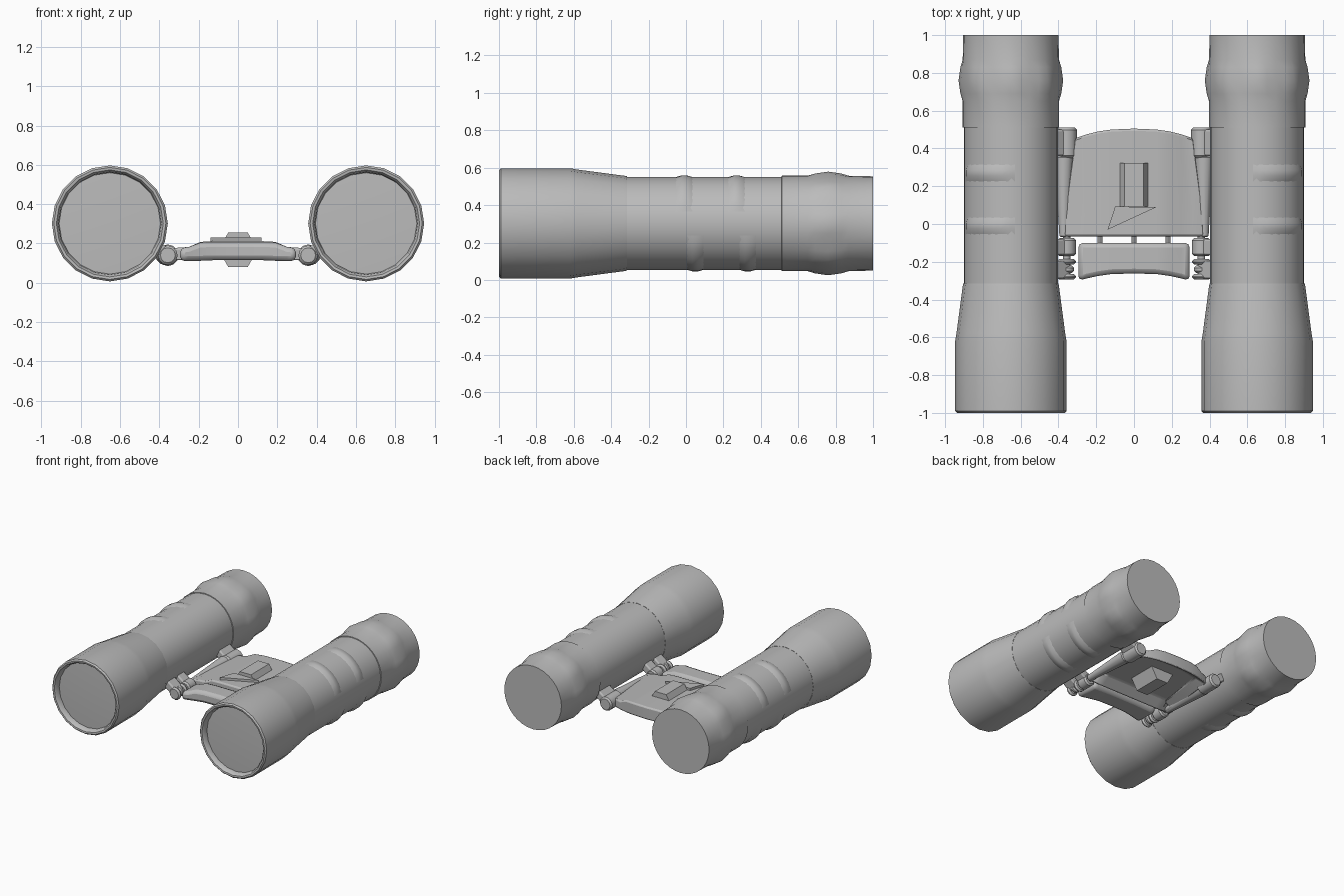
import bpy, bmesh
from math import sin, cos, pi, radians, atan2
from mathutils import Matrix, Vector

cube = bpy.data.objects.get("Cube")
if cube:
    bpy.data.objects.remove(cube)

grey = bpy.data.materials.new("plain grey")
grey.use_nodes = True
GREY = (0.5, 0.5, 0.5, 1)
grey.diffuse_color = GREY
grey.node_tree.nodes["Principled BSDF"].inputs["Base Color"].default_value = GREY


def finish(name, bm, angle=35, bevel=0):
    bmesh.ops.remove_doubles(bm, verts=bm.verts, dist=0.0001)
    bmesh.ops.recalc_face_normals(bm, faces=bm.faces)
    mesh = bpy.data.meshes.new(name)
    bm.to_mesh(mesh)
    bm.free()
    mesh.materials.append(grey)
    mesh.shade_smooth()
    mesh.set_sharp_from_angle(angle=radians(angle))
    obj = bpy.data.objects.new(name, mesh)
    bpy.context.collection.objects.link(obj)
    if bevel:
        mod = obj.modifiers.new("soft edges", "BEVEL")
        mod.width = bevel
        mod.segments = 2
        mod.limit_method = "ANGLE"
    return obj


def lathe(name, profile, x, z, sides=24, lobe=None, angle=35):
    """Revolve (radius, y) points around an axis along y."""
    bm = bmesh.new()
    rings = []
    for r, y in profile:
        ring = []
        for i in range(sides):
            a = 2 * pi * i / sides
            rr = r + (lobe(a, y) if lobe else 0)
            ring.append(bm.verts.new((x + rr * cos(a), y, z + rr * sin(a))))
        rings.append(ring)
    for a, b in zip(rings, rings[1:]):
        for i in range(sides):
            j = (i + 1) % sides
            bm.faces.new((a[i], a[j], b[j], b[i]))
    return finish(name, bm, angle)


def rod(name, x, z, r, y0, y1, r2=None, sides=12):
    r2 = r if r2 is None else r2
    edge = min(0.012, r * 0.3)
    return lathe(name, [(0, y0), (r - edge, y0), (r, y0 + edge),
                        (r2, y1 - edge), (r2 - edge, y1), (0, y1)], x, z, sides)


def slab(name, columns, hollow=0, bevel=0.015):
    """Symmetric slab from columns (x, y front, y back, z low, z high)."""
    columns = [(-c[0], *c[1:]) for c in reversed(columns) if c[0] > 0] + columns
    bm = bmesh.new()
    rings = [[bm.verts.new(p) for p in ((x, a, lo), (x, b, lo), (x, b, hi), (x, a, hi))]
             for x, a, b, lo, hi in columns]
    under = []
    for p, q in zip(rings, rings[1:]):
        for i in range(4):
            j = (i + 1) % 4
            f = bm.faces.new((p[i], p[j], q[j], q[i]))
            if i == 0:
                under.append(f)
    bm.faces.new(rings[0])
    bm.faces.new(rings[-1])
    bmesh.ops.recalc_face_normals(bm, faces=bm.faces)
    if hollow:
        bmesh.ops.inset_region(bm, faces=under, thickness=0.08)
        verts = {v for f in under for v in f.verts}
        bmesh.ops.translate(bm, verts=list(verts), vec=(0, 0, hollow))
    return finish(name, bm, 30, bevel)


def grip_ridge(name, x, z, y, start, end):
    """Low raised band that follows part of the barrel."""
    bm = bmesh.new()
    steps = 10
    rows = []
    for i in range(steps + 1):
        a = start + (end - start) * i / steps
        h = 0.012 * sin(pi * i / steps) ** 0.5 if 0 < i < steps else 0
        rows.append([bm.verts.new((x + r * cos(a), y + dy, z + r * sin(a)))
                     for dy, r in ((-0.045, 0.248), (-0.015, 0.25 + h),
                                   (0.015, 0.25 + h), (0.045, 0.248))])
    for p, q in zip(rows, rows[1:]):
        for i in range(3):
            bm.faces.new((p[i], p[i + 1], q[i + 1], q[i]))
    return finish(name, bm, 60)


def knurl(a, y):
    """Raised pads round the focusing ring of the eyepiece."""
    if not 0.66 < y < 0.86:
        return 0
    return 0.022 * sin(pi * (y - 0.65) / 0.22) * (0.65 + 0.35 * cos(8 * a))


def arm(name, start, end, width, height, y0, y1):
    """Box strut lying between two points of the xz plane."""
    dx, dz = end[0] - start[0], end[1] - start[1]
    bm = bmesh.new()
    bmesh.ops.create_cube(bm, size=1)
    bmesh.ops.scale(bm, verts=bm.verts, vec=(width, y1 - y0, height))
    bmesh.ops.rotate(bm, verts=bm.verts, matrix=Matrix.Rotation(-atan2(dz, dx), 3, "Y"))
    bmesh.ops.translate(bm, verts=bm.verts, vec=(
        (start[0] + end[0]) / 2, (y0 + y1) / 2, (start[1] + end[1]) / 2))
    return finish(name, bm, 30, 0.01)


# Two barrels with their hinge parts
Z = 0.302
for side, s in (("left", 1), ("right", -1)):
    x = s * 0.652
    lathe(side + "_objective", [(0.258, -0.955), (0.262, -0.985), (0.272, -0.998),
                                (0.285, -1), (0.295, -0.99), (0.295, -0.62),
                                (0.288, -0.58), (0.255, -0.33), (0.252, -0.315),
                                (0.245, -0.315)], x, Z, 20)
    lathe(side + "_lens", [(0, -0.965), (0.262, -0.955)], x, Z, 20)
    lathe(side + "_barrel", [(0.249, -0.33), (0.249, 0.53)], x, Z, 32)
    lathe(side + "_eyepiece", [(0.24, 0.51), (0.255, 0.512), (0.255, 0.65),
                               (0.255, 0.69), (0.255, 0.76), (0.255, 0.83),
                               (0.255, 0.87), (0.252, 1), (0, 1)], x, Z, 32, knurl)
    # Finger ridges on the outer side, above and below
    for i, y in enumerate((-0.01, 0.27)):
        for word, lo, hi, shift in (("upper", 15, 95, 0), ("lower", -95, -15, 0.06)):
            a, b = radians(lo), radians(hi)
            if s < 0:
                a, b = pi - a, pi - b
            grip_ridge(f"{side}_{word}_ridge_{i + 1}", x, Z, y + shift, a, b)

    # Hinge knuckles beside the bridge
    hx, hz = s * 0.357, 0.14
    rod(side + "_rear_knuckle", hx, hz, 0.055, 0.35, 0.51)
    rod(side + "_hinge_sleeve", s * 0.37, hz, 0.025, -0.07, 0.36, 0.05)
    rod(side + "_middle_knuckle", hx, hz, 0.05, -0.17, -0.075)
    rod(side + "_front_knuckle_inner", hx, hz, 0.05, -0.215, -0.185)
    rod(side + "_front_knuckle_middle", hx, hz, 0.04, -0.26, -0.22)
    rod(side + "_front_knuckle_outer", hx, hz, 0.05, -0.295, -0.265)
    rod(side + "_hinge_pin", hx, hz, 0.02, -0.28, 0.45)
    for word, y0, y1 in (("rear", 0.36, 0.5), ("middle", -0.165, -0.08),
                         ("front", -0.29, -0.195)):
        arm(f"{side}_{word}_hinge_arm", (hx, hz), (s * 0.45, 0.21), 0.13, 0.06, y0, y1)

# Bridge plate, hollow underneath
slab("bridge_plate", [(0, -0.065, 0.505, 0.11, 0.212), (0.12, -0.065, 0.5, 0.11, 0.212),
                      (0.19, -0.065, 0.49, 0.11, 0.208), (0.25, -0.065, 0.475, 0.11, 0.182),
                      (0.31, -0.065, 0.455, 0.11, 0.178), (0.37, -0.065, 0.0, 0.115, 0.165)],
     hollow=0.06)

# Front crossbar with a concave front edge
slab("front_crossbar", [(0, -0.262, -0.1, 0.115, 0.208), (0.12, -0.265, -0.1, 0.115, 0.208),
                        (0.19, -0.275, -0.1, 0.112, 0.205), (0.25, -0.288, -0.1, 0.11, 0.182),
                        (0.295, -0.3, -0.1, 0.11, 0.178)], bevel=0.025)
for word, x in (("left", 0.18), ("middle", 0), ("right", -0.18)):
    rod(word + "_link_rod", x, 0.16, 0.014, -0.12, -0.04, sides=8)

# Focus knob: six-sided drum set through the bridge
bm = bmesh.new()
bmesh.ops.create_cone(bm, cap_ends=True, segments=6, radius1=0.1, radius2=0.1, depth=0.23,
                      matrix=Matrix.Translation((0, 0.207, 0.168)) @ Matrix.Rotation(pi / 2, 4, "X")
                      @ Matrix.Rotation(pi / 6, 4, "Z"))
finish("focus_knob", bm, 30)

# Pointer in front of the knob
bm = bmesh.new()
tri = [bm.verts.new(p) for p in ((-0.1, 0.092, 0.2), (0.12, 0.09, 0.2), (-0.14, -0.03, 0.2))]
face = bm.faces.new(tri)
top = bmesh.ops.extrude_face_region(bm, geom=[face])["geom"]
bmesh.ops.translate(bm, verts=[g for g in top if isinstance(g, bmesh.types.BMVert)],
                    vec=Vector((0, 0, 0.03)))
finish("focus_pointer", bm, 30)
